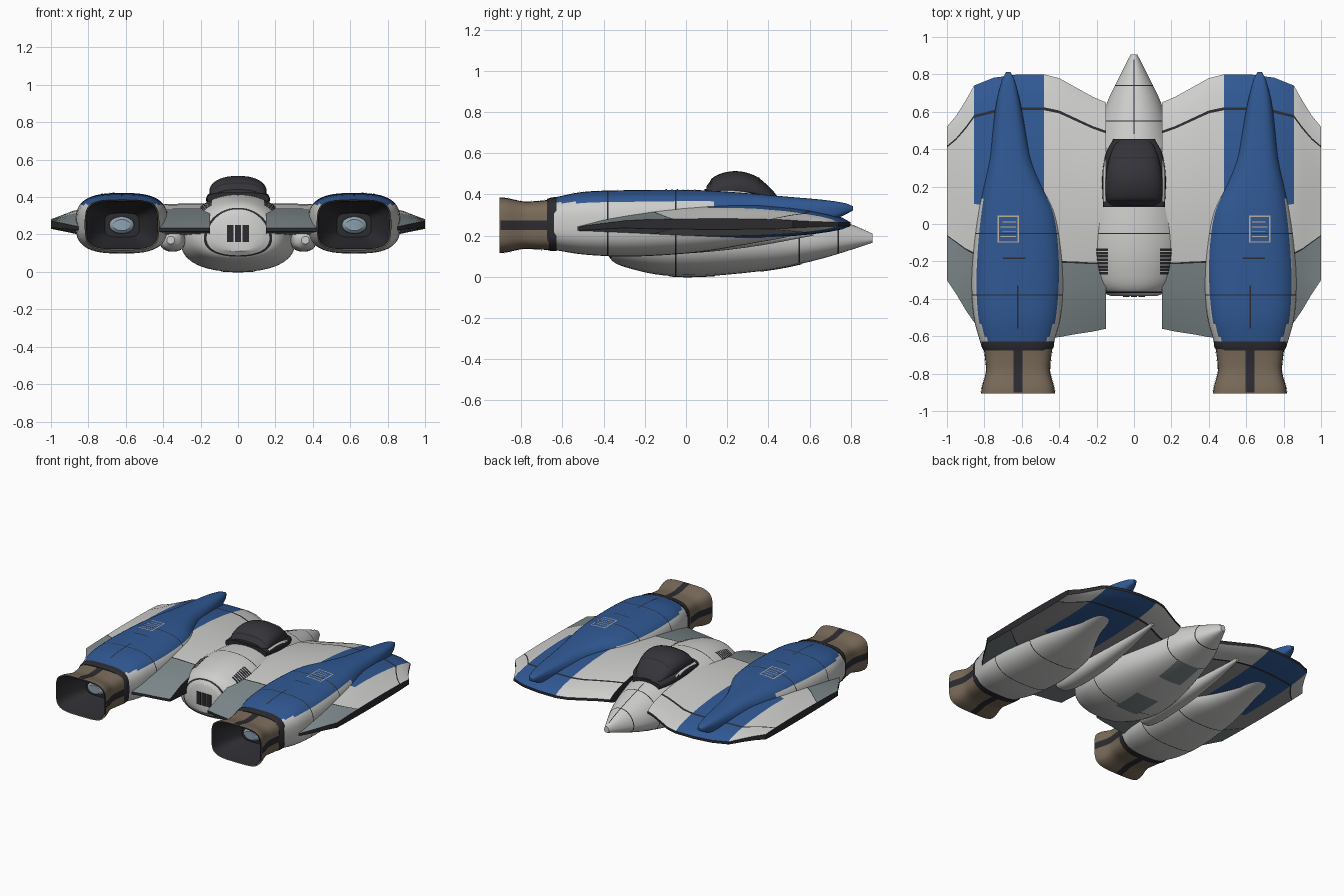
import bpy, bmesh, math
from mathutils import Vector
from mathutils.bvhtree import BVHTree

cube = bpy.data.objects.get("Cube")
if cube:
    bpy.data.objects.remove(cube)

MATS, PARTS, TREES = {}, [], {}


def material(name, r, g, b):
    m = bpy.data.materials.new(name)
    m.use_nodes = True
    m.diffuse_color = (r, g, b, 1)
    bsdf = next(n for n in m.node_tree.nodes if n.type == 'BSDF_PRINCIPLED')
    bsdf.inputs["Base Color"].default_value = (r, g, b, 1)
    bsdf.inputs["Roughness"].default_value = 0.6
    MATS[name] = m


material("hull_white", .62, .62, .61)
material("panel_blue", .03, .10, .30)
material("flap_grey", .21, .25, .26)
material("dark_trim", .025, .025, .03)
material("canopy_glass", .035, .034, .042)
material("nozzle_brown", .19, .145, .10)
material("exhaust_glow", .27, .36, .43)
material("hatch_beige", .50, .43, .32)
material("underside_grey", .30, .30, .31)


def finish(bm, name, mats, rule=None, mirror=False, outward=True):
    """Turn a bmesh into an object, colouring faces by a rule on their centre."""
    if outward:
        bmesh.ops.recalc_face_normals(bm, faces=bm.faces[:])
    for f in bm.faces:
        if rule:
            f.material_index = mats.index(rule(f))
    TREES[name] = BVHTree.FromBMesh(bm)
    me = bpy.data.meshes.new(name)
    bm.to_mesh(me)
    bm.free()
    for m in mats:
        me.materials.append(MATS[m])
    ob = bpy.data.objects.new(name, me)
    bpy.context.scene.collection.objects.link(ob)
    if mirror:
        ob.modifiers.new("Mirror", 'MIRROR').use_mirror_merge = False
    PARTS.append(ob)
    return ob


def sample(st, y):
    """Smooth interpolation of the station table (y, cx, half width, bottom, top)."""
    i = max(j for j in range(len(st) - 1) if st[j][0] <= y + 1e-6)
    a, b = st[i], st[i + 1]
    p, q = st[max(i - 1, 0)], st[min(i + 2, len(st) - 1)]
    d = b[0] - a[0]
    t = (y - a[0]) / d
    out = [y]
    for c in range(1, 5):
        ma = (b[c] - p[c]) / (b[0] - p[0]) * d
        mb = (q[c] - a[c]) / (q[0] - a[0]) * d
        out.append((2*t**3 - 3*t**2 + 1) * a[c] + (t**3 - 2*t**2 + t) * ma
                   + (3*t**2 - 2*t**3) * b[c] + (t**3 - t**2) * mb)
    return out


def loft(name, st, mats, rule=None, power=2.0, egg=0.0, lines=(), mirror=True, caps=True, segs=40):
    """Superellipse sections along y, with optional dark panel rings."""
    ys = {st[-1][0]}
    for a, b in zip(st, st[1:]):
        ys |= {a[0] + (b[0] - a[0]) * k / 4 for k in range(4)}
    for l in lines:
        ys = {y for y in ys if abs(y - l) > .004} | {l - .003, l + .003}
    bm = bmesh.new()
    rings = []
    for y in sorted(ys):
        _, cx, hw, zb, zt = sample(st, y)
        ring = []
        for k in range(segs):
            a = math.tau * k / segs
            c, s = (math.copysign(abs(v) ** (2 / power), v) for v in (math.cos(a), math.sin(a)))
            ring.append(bm.verts.new((cx + hw * c * (1 - egg * s), y, (zb + zt) / 2 + (zt - zb) / 2 * s)))
        rings.append(ring)
    for r, q in zip(rings, rings[1:]):
        for k in range(segs):
            bm.faces.new((r[k], r[k - 1], q[k - 1], q[k]))
    if caps:
        bm.faces.new(rings[0])
        bm.faces.new(rings[-1])

    def colour(f):
        c = f.calc_center_median()
        if any(abs(c.y - l) < .0028 for l in lines):
            return "dark_trim"
        return rule(c) if rule else mats[0]
    return finish(bm, name, mats, colour, mirror)


def decal(name, target, mat, u0, u1, y0, y1, side='top', mirror=True, n=8):
    """Thin plate laid on a surface; u is x for top and bottom, z for the sides."""
    d = {'top': (0, 0, -1), 'bottom': (0, 0, 1), 'outer': (-1, 0, 0), 'inner': (1, 0, 0)}[side]
    d = Vector(d)
    bm = bmesh.new()
    grid = []
    for i in range(n + 1):
        row = []
        for j in range(n + 1):
            u, y = u0 + (u1 - u0) * i / n, y0 + (y1 - y0) * j / n
            o = Vector((u, y, .25)) if d.z else Vector((.62, y, u))
            hit = TREES[target].ray_cast(o - d * 2, d)[0]
            row.append(bm.verts.new(hit - d * .003) if hit else None)
        grid.append(row)
    for i in range(n):
        for j in range(n):
            q = (grid[i][j], grid[i + 1][j], grid[i + 1][j + 1], grid[i][j + 1])
            if all(q):
                f = bm.faces.new(q)
                f.normal_update()
                if f.normal.dot(d) > 0:
                    f.normal_flip()
    finish(bm, name, [mat], None, mirror, outward=False)


# Central fuselage with wide belly and pointed nose
loft("fuselage", [(-.385, 0, .12, .11, .31), (-.35, 0, .20, .07, .355), (-.28, 0, .25, .042, .385),
                  (-.15, 0, .29, .012, .41), (0, 0, .295, 0, .415), (.2, 0, .265, .01, .40),
                  (.45, 0, .20, .04, .36), (.65, 0, .14, .085, .305), (.8, 0, .07, .13, .255),
                  (.905, 0, .018, .165, .21)],
     ["hull_white", "dark_trim"], power=2.25, egg=.2, lines=(-.365, -.05, .55, .74), mirror=False)
decal("nose_seam", "fuselage", "dark_trim", -.003, .003, .48, .88, mirror=False)
for i, (y0, y1) in enumerate([(-.08, .14), (.36, .56)]):
    decal(f"belly_panel_{i}", "fuselage", "flap_grey", -.09, .09, y0, y1, 'bottom', False)
for i in range(8):
    y = -.27 + i * .018
    decal(f"louvre_{i}", "fuselage", "dark_trim", .14, .20, y, y + .013, n=3)

# Rear vents on the fuselage end
for i in (-1, 0, 1):
    bm = bmesh.new()
    bmesh.ops.create_cube(bm, size=1)
    for v in bm.verts:
        v.co = (i * .042 + v.co.x * .034, -.386 + v.co.y * .008, .205 + v.co.z * .09)
    finish(bm, f"rear_vent_{i + 2}", ["dark_trim"])

# Cockpit: dark sill, bubble canopy and white frame
loft("canopy_sill", [(.09, 0, .165, .36, .425), (.25, 0, .17, .34, .43), (.38, 0, .15, .33, .405),
                     (.455, 0, .11, .32, .375)], ["dark_trim"], power=3, mirror=False)
loft("canopy", [(.10, 0, .135, .34, .44), (.14, 0, .15, .34, .488), (.24, 0, .152, .34, .513),
                (.34, 0, .135, .34, .488), (.42, 0, .105, .33, .42), (.45, 0, .08, .33, .38)],
     ["canopy_glass"], power=2.3, mirror=False)
for y in (.12, .35):
    decal(f"canopy_bow_{y}", "canopy", "dark_trim", -.13, .13, y, y + .008, mirror=False, n=14)
decal("canopy_rail", "canopy_sill", "hull_white", .153, .164, .12, .37)

# Wing: leading y, trailing y, top and bottom height at each x
WING = [(.15, .65, -.56, .365, .19), (.22, .68, -.575, .365, .19), (.32, .735, -.59, .365, .19),
        (.40, .78, -.605, .362, .187), (.48, .80, -.61, .36, .185), (.62, .80, -.61, .358, .185),
        (.75, .782, -.60, .355, .187), (.855, .74, -.525, .335, .20), (.90, .66, -.46, .32, .21),
        (.95, .58, -.375, .30, .22), (1, .52, -.30, .282, .23)]
CHORD = [0, .03, .07, .125, .136, .2, .3, .4, .5, .6, .706, .713, .8, .9, 1]
bm = bmesh.new()
sections = []
for x, lead, trail, top, bottom in WING:
    pts = []
    edge = .009 + .009 * max(0, (x - .85) / .15)
    for sign, ts in ((1, CHORD), (-1, CHORD[::-1])):
        for t in ts:
            mid = .255 - .03 * t * min(1, (1 - x) / .2)
            bulge = math.sin(math.pi * t ** .85) ** .75 if 0 < t < 1 else 0
            reach = top - mid - edge if sign > 0 else mid - edge - bottom
            z = mid + sign * (edge + max(reach, 0) * bulge)
            pts.append(bm.verts.new((x, lead + (trail - lead) * t, z)))
    sections.append(pts)
count, half = len(sections[0]), len(CHORD)
part = bm.faces.layers.int.new("part")
for a, b in zip(sections, sections[1:]):
    for k in range(count):
        j = (k + 1) % count
        bm.faces.new((a[k], a[j], b[j], b[k]))[part] = k
for end in (sections[0], sections[-1]):
    bm.faces.new(end)[part] = -1


def wing_colour(f):
    c, k = f.calc_center_median(), f[part]
    if k in (-1, count - 1, half - 1):
        return "dark_trim"
    upper = k < half
    row = k if upper else count - 2 - k
    if row in (3, 10):
        return "dark_trim"
    if row > 10:
        return "flap_grey"
    if .48 < c.x < .855 and c.y > .08:
        return "panel_blue"
    return "hull_white" if upper or row < 3 else "underside_grey"


finish(bm, "wing", ["hull_white", "panel_blue", "flap_grey", "dark_trim", "underside_grey"], wing_colour, True)

# Engine nacelle tapering into a forward spine
loft("nacelle", [(-.64, .625, .195, .13, .385), (-.5, .625, .232, .108, .412), (-.3, .622, .247, .098, .42),
                 (-.1, .62, .238, .105, .422), (.07, .625, .212, .12, .42), (.2, .645, .165, .14, .413),
                 (.34, .66, .118, .165, .402), (.5, .667, .09, .195, .388), (.66, .672, .062, .25, .374),
                 (.77, .672, .034, .30, .358), (.812, .672, .012, .322, .342)],
     ["hull_white", "panel_blue", "dark_trim"],
     lambda c: "panel_blue" if c.z > .362 or (c.y > .12 and c.z > .26) else "hull_white",
     power=2.9, lines=(-.38, -.05), segs=56)
decal("nacelle_seam", "nacelle", "dark_trim", .618, .625, -.56, -.33)
decal("nacelle_cross_seam", "nacelle", "dark_trim", .58, .70, -.187, -.18)

# Hatch on top of each nacelle: outline and slats
X0, X1, Y0, Y1, W = .615, .73, -.10, .045, .007
for i, r in enumerate([(X0, X1, Y0, Y0 + W), (X0, X1, Y1 - W, Y1), (X0, X0 + W, Y0, Y1), (X1 - W, X1, Y0, Y1)]):
    decal(f"hatch_edge_{i}", "nacelle", "hatch_beige", *r)
for i in range(4):
    y = -.07 + i * .026
    decal(f"hatch_slat_{i}", "nacelle", "hatch_beige", X0 + .015, X1 - .015 - .012 * (i % 2), y, y + .005)

# Slim pod under the wing beside each nacelle
loft("inner_pod", [(-.34, .36, .02, .15, .19), (-.30, .355, .055, .12, .215), (-.15, .35, .07, .108, .23),
                   (.1, .35, .065, .12, .23), (.35, .355, .045, .15, .23), (.62, .36, .012, .20, .23)],
     ["hull_white"], power=2.3)

# Exhaust nozzle: collar, flared shell, lip, dark funnel and glowing core
loft("nozzle_collar", [(-.675, .622, .183, .13, .378), (-.655, .622, .193, .125, .384), (-.628, .623, .197, .125, .388)],
     ["dark_trim"], power=3.4)
loft("nozzle", [(-.905, .62, .198, .115, .385), (-.87, .62, .193, .118, .382), (-.79, .62, .172, .135, .366),
                (-.72, .62, .176, .132, .368), (-.66, .62, .184, .13, .374)],
     ["nozzle_brown"], power=4, caps=False)
loft("nozzle_funnel", [(-.907, .62, .192, .121, .379), (-.86, .62, .178, .132, .366), (-.78, .62, .14, .16, .34),
                       (-.70, .62, .085, .19, .31)], ["dark_trim"], power=4, caps=False)
for p in ("nozzle_funnel",):
    bpy.data.objects[p].data.flip_normals()
loft("exhaust_core", [(-.75, .622, .045, .22, .28), (-.735, .622, .064, .206, .294), (-.69, .622, .066, .205, .295)],
     ["exhaust_glow"])
loft("funnel_back", [(-.71, .62, .10, .18, .32), (-.70, .62, .10, .18, .32)], ["dark_trim"], power=4)
for side, u in (('top', .62), ('bottom', .62), ('outer', .25), ('inner', .25)):
    decal(f"nozzle_stripe_{side}", "nozzle", "dark_trim", u - .024, u + .024, -.90, -.67, side)

# Smooth shading with crisp edges
bpy.ops.object.select_all(action='DESELECT')
for ob in PARTS:
    ob.select_set(True)
bpy.context.view_layer.objects.active = PARTS[0]
bpy.ops.object.shade_smooth_by_angle(angle=math.radians(35))
